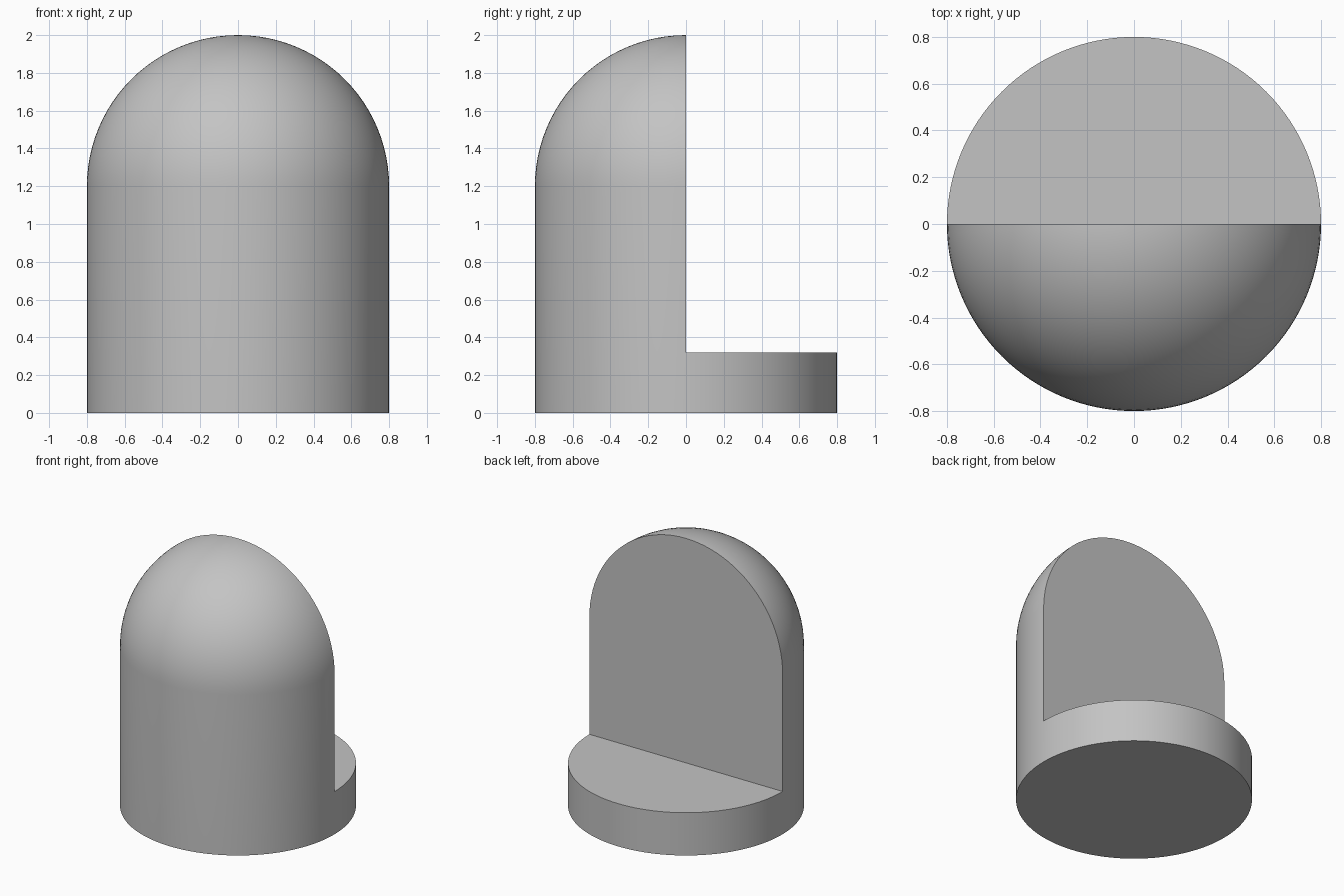
import bpy, bmesh, math
from mathutils import Vector

cube = bpy.data.objects.get("Cube")
if cube:
    bpy.data.objects.remove(cube, do_unlink=True)

RADIUS, SHOULDER, STEP = 0.8, 1.2, 0.32
ARC_STEPS, HALF_STEPS = 24, 64

# Single grey material
grey = bpy.data.materials.new("plain grey")
grey.use_nodes = True
colour = (0.55, 0.55, 0.55, 1)
grey.diffuse_color = colour
grey.node_tree.nodes["Principled BSDF"].inputs["Base Color"].default_value = colour


def half_lathe(bm, profile, angle):
    """Spin an (radius, height) profile half a turn about z."""
    verts = [bm.verts.new((r, 0, z)) for r, z in profile]
    edges = [bm.edges.new(pair) for pair in zip(verts, verts[1:])]
    bmesh.ops.spin(bm, geom=verts + edges, cent=(0, 0, 0), axis=(0, 0, 1),
                   angle=angle, steps=HALF_STEPS)


bm = bmesh.new()

# Front half: cylinder wall with a hemispherical top
dome = []
for i in range(ARC_STEPS + 1):
    a = math.pi / 2 * i / ARC_STEPS
    dome.append((RADIUS * math.cos(a), SHOULDER + RADIUS * math.sin(a)))
half_lathe(bm, [(0, 0), (RADIUS, 0), (RADIUS, STEP)] + dome, -math.pi)

# Back half: low step
half_lathe(bm, [(0, 0), (RADIUS, 0), (RADIUS, STEP), (0, STEP)], math.pi)
bmesh.ops.remove_doubles(bm, verts=bm.verts[:], dist=0.0001)

# Flat upright wall closing the cut dome
rim = [e for e in bm.edges if e.is_boundary]
bmesh.ops.edgeloop_fill(bm, edges=rim)

# Merge the flat fans into clean single faces
low = [v for v in bm.verts if v.co.z < STEP + 0.01]
low_edges = [e for e in bm.edges if all(v in low for v in e.verts)]
bmesh.ops.dissolve_limit(bm, angle_limit=math.radians(1), verts=low, edges=low_edges)
bmesh.ops.recalc_face_normals(bm, faces=bm.faces[:])

mesh = bpy.data.meshes.new("half_dome_block")
bm.to_mesh(mesh)
bm.free()
mesh.materials.append(grey)
block = bpy.data.objects.new("half_dome_block", mesh)
bpy.context.collection.objects.link(block)

bpy.ops.object.select_all(action='DESELECT')
block.select_set(True)
bpy.context.view_layer.objects.active = block
bpy.ops.object.shade_smooth_by_angle(angle=math.radians(30))
